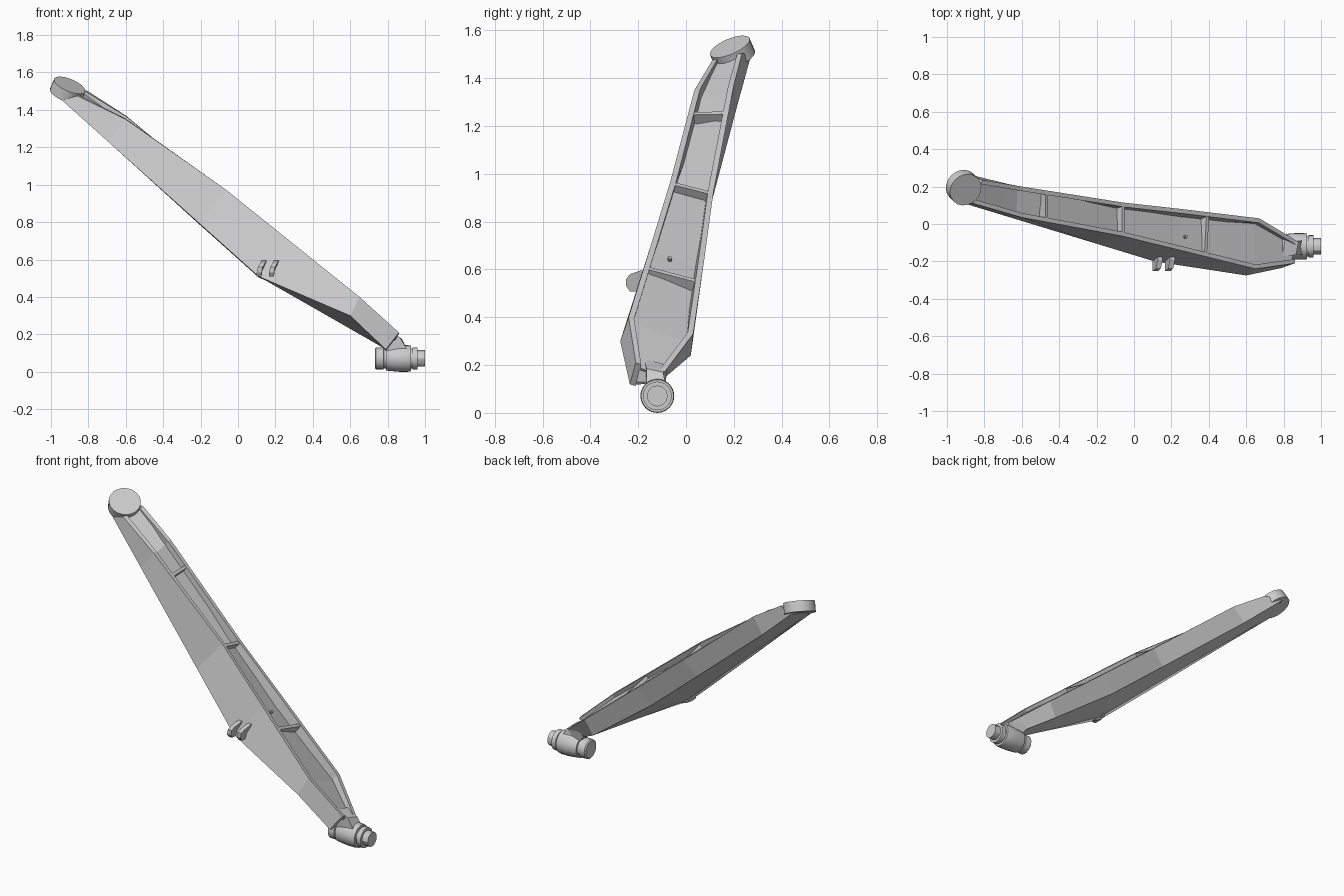
import bpy, bmesh, math
from mathutils import Vector as V

if "Cube" in bpy.data.objects:
    bpy.data.objects.remove(bpy.data.objects["Cube"])

steel = bpy.data.materials.new("steel_grey")
steel.diffuse_color = (0.6, 0.6, 0.6, 1)
steel.use_nodes = True
steel.node_tree.nodes["Principled BSDF"].inputs["Base Color"].default_value = steel.diffuse_color


def finish(name, bm):
    bmesh.ops.recalc_face_normals(bm, faces=bm.faces)
    me = bpy.data.meshes.new(name)
    bm.to_mesh(me)
    bm.free()
    me.materials.append(steel)
    ob = bpy.data.objects.new(name, me)
    bpy.context.collection.objects.link(ob)
    return ob


def loft(name, sections):
    """Skin equal closed loops into one capped solid."""
    bm = bmesh.new()
    rings = [[bm.verts.new(p) for p in s] for s in sections]
    n = len(rings[0])
    for a, b in zip(rings, rings[1:]):
        for i in range(n):
            j = (i + 1) % n
            bm.faces.new((a[i], a[j], b[j], b[i]))
    bm.faces.new(rings[0])
    bm.faces.new(rings[-1][::-1])
    return finish(name, bm)


def turned(name, base, axis, profile, seg=24):
    """Stack of circles: profile is (distance along axis, radius)."""
    q = V(axis).normalized().to_track_quat('Z', 'Y')
    loops = []
    for h, r in profile:
        loops.append([V(base) + q @ V((r * math.cos(2 * math.pi * k / seg),
                                       r * math.sin(2 * math.pi * k / seg), h))
                      for k in range(seg)])
    ob = loft(name, loops)
    bpy.ops.object.select_all(action='DESELECT')
    ob.select_set(True)
    bpy.context.view_layer.objects.active = ob
    bpy.ops.object.shade_smooth_by_angle(angle=math.radians(30))
    return ob


# stations along the arm, top to bottom: rim and lower edge of each flange
FR = [V(p) for p in [(-.86, .11, 1.475), (-.60, .035, 1.35), (-.06, -.065, .97),
                     (.27, -.146, .705), (.65, -.24, .40), (.86, -.21, .21)]]
FL = [V(p) for p in [(-.94, .12, 1.45), (-.694, .045, 1.23), (-.208, -.103, .795),
                     (.11, -.20, .51), (.60, -.275, .30), (.79, -.235, .12)]]
BR = [V(p) for p in [(-.81, .235, 1.505), (-.60, .20, 1.37), (-.06, .115, .924),
                     (.28, .077, .647), (.67, .03, .33), (.87, -.09, .17)]]
BL = [V(p) for p in [(-.91, .272, 1.495), (-.67, .213, 1.28), (-.14, .095, .835),
                     (.20, .045, .55), (.62, .02, .24), (.80, -.11, .13)]]
# keel line under the arm, running from the front edge toward the pivot
KEEL = [FL[i].lerp(BL[i], .12) for i in range(4)] + [V((.585, -.17, .238)), V((.79, -.17, .12))]
WEB_F = [.03, .05, .04, .025, .02, .02]   # web depth below the front rim
WEB_B = [.02, .035, .045, .06, .05, .03]  # web depth below the back rim
T = .024
N = len(FR)


def down(rim, low, d):
    return rim + (low - rim).normalized() * d


# side flanges
w = [(b - f).normalized() * T for f, b in zip(FR, BR)]
loft("front_flange", [[FR[i], FL[i], FL[i] + w[i], FR[i] + w[i]] for i in range(N)])
loft("back_flange", [[BR[i], BL[i], BL[i] - w[i], BR[i] - w[i]] for i in range(N)])

# recessed web and keeled underside plate
h = T / 2
loft("web_plate", [[down(FR[i], FL[i], WEB_F[i]) + w[i] * .5,
                    down(BR[i], BL[i], WEB_B[i]) - w[i] * .5,
                    down(BR[i], BL[i], WEB_B[i] + h) - w[i] * .5,
                    down(FR[i], FL[i], WEB_F[i] + h) + w[i] * .5] for i in range(N)])
loft("underside_plate", [[FL[i] + w[i] * .1, KEEL[i], BL[i] - w[i] * .1,
                          down(BL[i], BR[i], h) - w[i] * .1,
                          KEEL[i] + (FR[i] - FL[i]).normalized() * h,
                          down(FL[i], FR[i], h) + w[i] * .1] for i in range(N)])


# cross ribs inside the channel, placed by x
def at(x):
    for i in range(N - 1):
        if FR[i].x <= x <= FR[i + 1].x:
            t = (x - FR[i].x) / (FR[i + 1].x - FR[i].x)
            return [L[i].lerp(L[i + 1], t) for L in (FR, FL, BR, BL)]


axis = V((-.773, .131, .62))
for k, x in enumerate((-.465, -.055, .385)):
    f, fl, b, bl = at(x)
    c = (b - f).normalized() * .01
    quad = [down(f, fl, .004) + c, down(b, bl, .004) - c,
            down(b, bl, .07) - c, down(f, fl, .05) + c]
    loft("cross_rib_%d" % (k + 1), [[p + axis * s for p in quad] for s in (-.009, .009)])

# small stud on the web
turned("web_stud", (.255, -.075, .62), (.633, .224, .742), [(0, .009), (.04, .009)], 10)

# upper end disc
nd = V((.36, -.37, .86)).normalized()
turned("end_disc", V((-.9, .183, 1.532)) - nd * .062, nd, [(0, .09), (.062, .09)], 20)

# neck joining the web to the pivot
loft("pivot_neck", [
    [V((.79, -.175, .225)), V((.81, -.075, .2)), V((.75, -.08, .165)), V((.74, -.17, .17))],
    [V((.865, -.165, .185)), V((.88, -.095, .17)), V((.80, -.09, .10)), V((.80, -.17, .11))],
    [V((.91, -.165, .11)), V((.91, -.085, .11)), V((.81, -.085, .07)), V((.81, -.165, .07))]])

# pivot sleeve, collars and bolt ends along x
PY, PZ = -.12, .071
turned("pivot_sleeve", (.79, PY, PZ), (1, 0, 0),
       [(0, .064), (.015, .066), (.07, .071), (.12, .071), (.135, .068)])
turned("inner_collar", (.732, PY, PZ), (1, 0, 0),
       [(0, .05), (.006, .058), (.046, .058), (.048, .053), (.06, .053)])
turned("outer_collar", (.925, PY, PZ), (1, 0, 0), [(0, .053), (.008, .053), (.009, .06), (.036, .06)])
turned("bolt_head", (.955, PY, PZ), (1, 0, 0), [(0, .044), (.045, .044)], 12)

# pair of hook lugs on the front flange
hook = [(-.15, .52), (-.19, .508), (-.235, .508), (-.25, .53), (-.25, .56),
        (-.235, .58), (-.19, .595), (-.15, .595)]
for k, x0 in enumerate((.1, .166)):
    loft("hook_lug_%d" % (k + 1),
         [[V((x0 + dx + max(0, z - .55) * .6, y, z)) for y, z in hook] for dx in (0, .026)])
